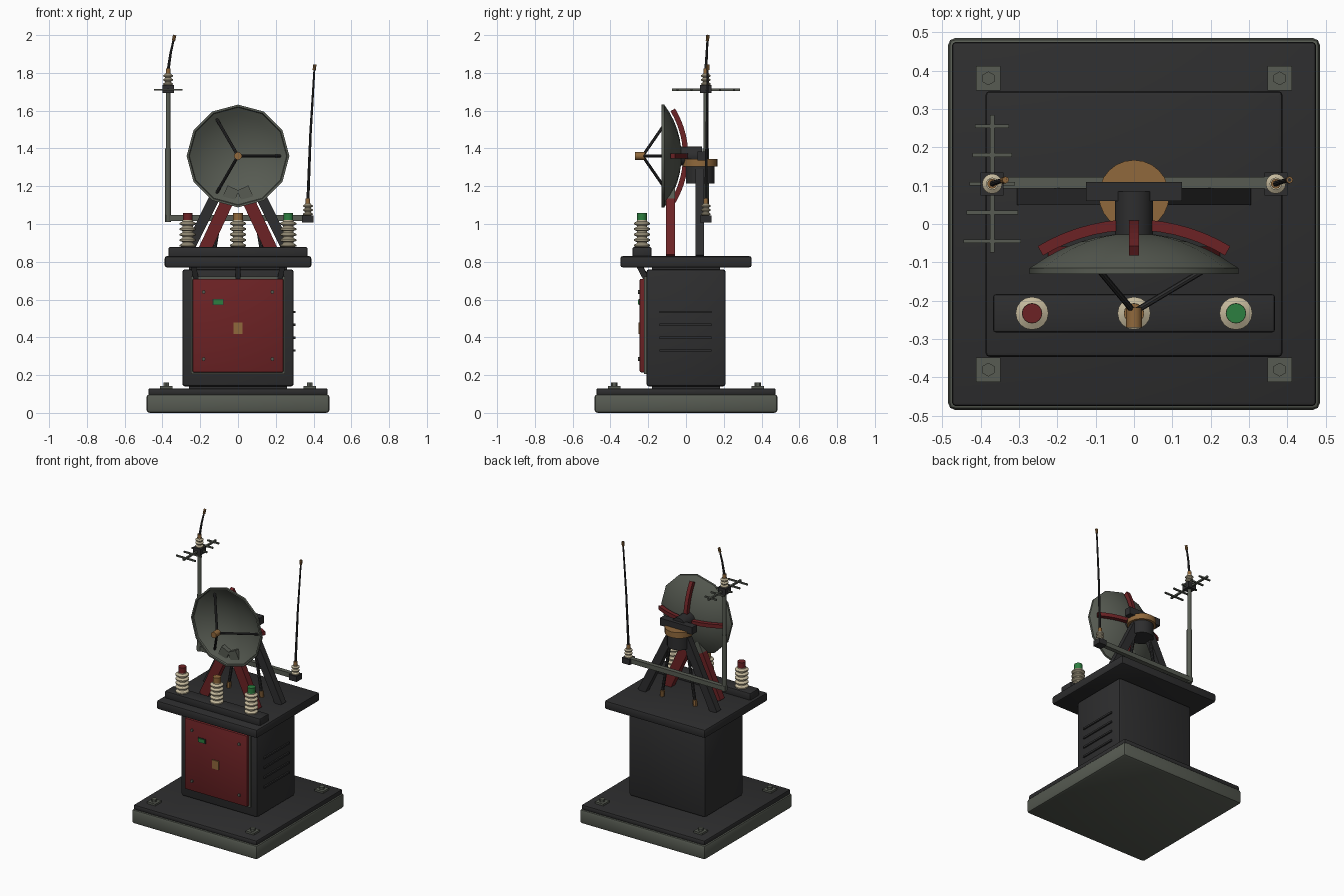
import bpy, bmesh, math
from mathutils import Matrix, Vector

if "Cube" in bpy.data.objects:
    bpy.data.objects.remove(bpy.data.objects["Cube"])


def material(name, r, g, b):
    m = bpy.data.materials.new(name)
    m.use_nodes = True
    m.diffuse_color = (r, g, b, 1)
    m.node_tree.nodes["Principled BSDF"].inputs["Base Color"].default_value = (r, g, b, 1)
    return m


DARK = material("dark metal", .027, .027, .028)
GRAY = material("grey green metal", .095, .105, .085)
RED = material("dark red paint", .15, .016, .018)
BROWN = material("brass", .28, .14, .045)
BEIGE = material("ceramic", .55, .48, .33)
GREEN = material("green paint", .025, .21, .05)


def finish(name, bm, mat, matrix=Matrix(), smooth=0):
    bmesh.ops.recalc_face_normals(bm, faces=bm.faces)
    bm.transform(matrix)
    me = bpy.data.meshes.new(name)
    bm.to_mesh(me)
    bm.free()
    me.materials.append(mat)
    if smooth:
        me.polygons.foreach_set("use_smooth", [True] * len(me.polygons))
        me.set_sharp_from_angle(angle=math.radians(smooth))
    ob = bpy.data.objects.new(name, me)
    bpy.context.scene.collection.objects.link(ob)
    return ob


def frame(p0, p1):
    """Matrix at the middle of p0-p1 with local z along it and local y kept near world y."""
    z = (Vector(p1) - Vector(p0)).normalized()
    y = Vector((0, 1, 0)) if abs(z.y) < .9 else Vector((0, 0, 1))
    x = y.cross(z).normalized()
    m = Matrix((x, z.cross(x), z)).transposed().to_4x4()
    m.translation = (Vector(p0) + Vector(p1)) / 2
    return m


def beam(name, p0, p1, w, d, mat, bevel=0):
    bm = bmesh.new()
    bmesh.ops.create_cube(bm, size=1)
    length = (Vector(p1) - Vector(p0)).length
    bmesh.ops.scale(bm, vec=(w, d, length), verts=bm.verts)
    if bevel:
        bmesh.ops.bevel(bm, geom=bm.edges[:], offset=bevel, segments=2,
                        profile=.5, affect='EDGES')
    return finish(name, bm, mat, frame(p0, p1), 40 if bevel else 0)


def box(name, x, y, z, mat, bevel=0):
    mx, my = sum(x) / 2, sum(y) / 2
    return beam(name, (mx, my, z[0]), (mx, my, z[1]), x[1] - x[0], y[1] - y[0], mat, bevel)


def rod(name, p0, p1, r, mat, sides=12, r2=None):
    bm = bmesh.new()
    length = (Vector(p1) - Vector(p0)).length
    bmesh.ops.create_cone(bm, cap_ends=True, segments=sides, radius1=r,
                          radius2=r if r2 is None else r2, depth=length)
    return finish(name, bm, mat, frame(p0, p1), 40 if sides > 8 else 0)


def lathe(name, profile, sides, matrix, mat):
    bm = bmesh.new()
    vs = [bm.verts.new((r, 0, h)) for r, h in profile]
    edges = [bm.edges.new(pair) for pair in zip(vs, vs[1:])]
    bmesh.ops.spin(bm, geom=vs + edges, cent=(0, 0, 0), axis=(0, 0, 1),
                   angle=math.tau, steps=sides, use_merge=True)
    bmesh.ops.remove_doubles(bm, verts=bm.verts, dist=.0002)
    return finish(name, bm, mat, matrix, 35)


def insulator(name, x, y, z, height, r, discs):
    """Stack of ceramic sheds on a thin core."""
    step = height / discs
    profile = [(0, 0)]
    for i in range(discs):
        h = i * step
        profile += [(r * .62, h), (r, h + step * .25), (r, h + step * .5), (r * .62, h + step * .8)]
    profile += [(r * .62, height), (0, height)]
    lathe(name, profile, 16, Matrix.Translation((x, y, z)), BEIGE)


# Base with corner anchors
box("base", (-.485, .485), (-.485, .485), (0, .1), GRAY, .018)
box("base_plate", (-.475, .475), (-.475, .475), (.095, .13), DARK, .01)
for x in (-.38, .38):
    for y in (-.38, .38):
        box("anchor_plate", (x - .032, x + .032), (y - .032, y + .032), (.128, .143), GRAY)
        rod("anchor_nut", (x, y, .14), (x, y, .16), .018, GRAY, 6)

# Cabinet
box("cabinet", (-.295, .295), (-.21, .21), (.14, .76), DARK, .015)
box("cabinet_foot", (-.26, .26), (-.18, .18), (.125, .15), DARK)
box("cabinet_neck", (-.26, .26), (-.18, .18), (.75, .78), DARK)
box("door_frame", (-.25, .25), (-.222, -.2), (.205, .722), GRAY)
box("door", (-.24, .24), (-.245, -.215), (.215, .71), RED, .006)
for x in (-.182, .182):
    for z in (.285, .64):
        rod("door_bolt", (x, -.253, z), (x, -.24, z), .01, GRAY, 8)
box("door_lamp", (-.13, -.08), (-.253, -.24), (.575, .6), GREEN)
box("lamp_bezel", (-.134, -.076), (-.248, -.24), (.571, .604), DARK)
box("door_latch", (-.025, .025), (-.252, -.24), (.418, .478), BROWN)
for x in (-.22, 0, .22):
    beam("slab_bracket", (x, -.205, .7), (x * 1.08, -.25, .785), .028, .03, DARK)
for z in (.33, .398, .466, .534):
    box("side_louver", (.29, .305), (-.14, .135), (z - .006, z + .006), DARK)

# Top slab and terminal rail
box("top_slab", (-.388, .388), (-.347, .347), (.77, .83), DARK, .012)
box("terminal_rail", (-.368, .368), (-.283, -.183), (.825, .878), DARK, .008)
for x, mat in ((-.266, RED), (0, BROWN), (.266, GREEN)):
    insulator("terminal_insulator", x, -.233, .875, .145, .043, 5)
    rod("terminal_cap", (x, -.233, 1.015), (x, -.233, 1.058), .026, mat, 16)

# Support legs, cable rods and cross bar
for s in (-1, 1):
    beam("front_leg", (s * .195, -.082, .825), (s * .057, -.082, 1.12), .066, .047, RED)
    beam("front_leg_tip", (s * .057, -.082, 1.12), (s * .024, -.082, 1.19), .066, .047, GRAY)
    beam("rear_leg", (s * .28, .072, .825), (s * .055, .072, 1.28), .055, .045, DARK)
    rod("brace_rod", (s * .127, .08, .85), (s * .06, .08, 1.25), .01, DARK, 8)
    rod("brace_foot", (s * .127, .08, .83), (s * .124, .08, .872), .015, BROWN, 8)
box("cross_bar", (-.385, .385), (.092, .122), (1.015, 1.047), GRAY)

# Turntable behind the dish
rod("turntable_drum", (0, .075, 1.215), (0, .075, 1.31), .076, DARK, 24)
rod("turntable_ring", (0, .075, 1.305), (0, .075, 1.345), .092, BROWN, 24)
box("yoke", (-.125, .125), (.06, .11), (1.335, 1.385), DARK)
rod("tilt_motor", (0, -.03, 1.36), (0, .085, 1.36), .05, DARK, 16)

# Dish: faceted shell around the y axis
DISH_Z, CENTER_Y = 1.36, -.474


def cap(radius, half_angle, steps=6):
    angles = [half_angle * i / steps for i in range(steps + 1)]
    return [(radius * math.sin(a), radius * math.cos(a) + CENTER_Y) for a in angles]


profile = cap(.45, math.radians(36)) + [(.272, -.115), (.272, -.13), (.261, -.13)]
profile += cap(.438, math.radians(36))[::-1]
lathe("dish", profile, 12, Matrix.Translation((0, 0, DISH_Z)) @ Matrix.Rotation(-math.pi / 2, 4, 'X'), GRAY)


# Curved ribs in a cross on the dish back
def rib_point(turn, angle):
    r = .472 * math.sin(angle)
    return (r * math.cos(turn), CENTER_Y + .472 * math.cos(angle), DISH_Z + r * math.sin(turn))


for k in range(4):
    turn = k * math.pi / 2
    for i in range(7):
        a0, a1 = (math.radians(31 * (i + n) / 7) for n in (0, 1.04))
        beam("dish_rib", rib_point(turn, a0), rib_point(turn, a1), .026, .028, RED)

# Feed horn on three struts
rod("feed_horn", (0, -.27, DISH_Z), (0, -.218, DISH_Z), .021, BROWN, 12)
for k in range(3):
    t = k * math.tau / 3
    c, s = math.cos(t), math.sin(t)
    rod("feed_strut", (.008 * c, -.225, DISH_Z + .008 * s),
        (.225 * c, -.095, DISH_Z + .225 * s), .008, DARK, 8)


# Whip antennas
def whip(x, z, tip):
    y = .105
    insulator("whip_insulator", x, y, z, .065, .026, 3)
    rod("whip_socket", (x, y, z + .06), (x, y, z + .09), .013, BROWN, 10)
    base, end = Vector((x, y, z + .08)), Vector(tip)
    bend = base.lerp(end, .5) + Vector((-.004, 0, 0))
    rod("whip_lower", base, bend, .008, DARK, 8, .0065)
    rod("whip_upper", bend, end, .0065, DARK, 8, .005)
    rod("whip_tip", end.lerp(bend, .06 / (end - bend).length * .5), end, .009, BROWN, 8)


box("whip_mount", (.34, .4), (.075, .135), (1.008, 1.046), DARK)
whip(.37, 1.044, (.406, .115, 1.845))

# Mast with comb antenna
rod("mast_lower", (-.37, .105, 1.01), (-.37, .105, 1.4), .017, GRAY, 10)
rod("mast_upper", (-.37, .105, 1.38), (-.37, .105, 1.72), .013, GRAY, 10)
box("mast_clamp", (-.4, -.34), (.075, .135), (1.693, 1.735), DARK)
box("comb_boom", (-.376, -.364), (-.074, .285), (1.705, 1.717), GRAY)
for i in range(5):
    y, half = -.045 + i * .075, .075 - i * .0077
    box("comb_element", (-.37 - half, -.37 + half), (y - .005, y + .005), (1.706, 1.716), GRAY)
whip(-.37, 1.733, (-.335, .115, 2.0))
